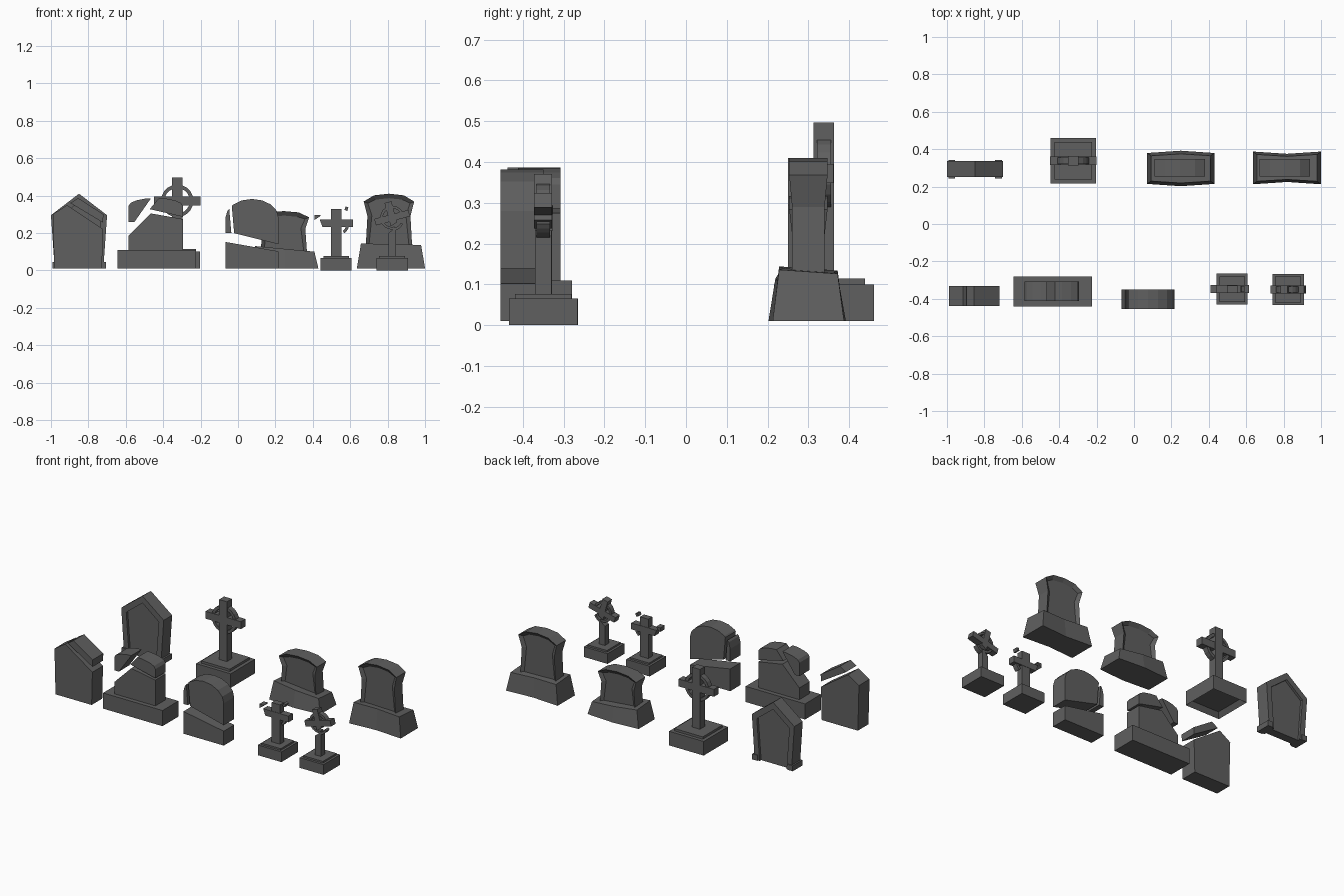
import bpy, bmesh, math
from mathutils import Matrix, Vector

cube = bpy.data.objects.get("Cube")
if cube:
    bpy.data.objects.remove(cube, do_unlink=True)

GREY = (0.115, 0.115, 0.115, 1)
stone = bpy.data.materials.new("dark_grey_stone")
stone.use_nodes = True
stone.diffuse_color = GREY
stone.node_tree.nodes["Principled BSDF"].inputs["Base Color"].default_value = GREY
FLOOR = 0.01


def finish(bm, name):
    bmesh.ops.recalc_face_normals(bm, faces=bm.faces)
    mesh = bpy.data.meshes.new(name)
    bm.to_mesh(mesh)
    bm.free()
    mesh.materials.append(stone)
    part = bpy.data.objects.new(name, mesh)
    bpy.context.collection.objects.link(part)
    return part


def loft(bm, lower, upper):
    """Close a solid between two matching loops and return its end caps."""
    first = [bm.verts.new(p) for p in lower]
    last = [bm.verts.new(p) for p in upper]
    for i in range(len(first)):
        bm.faces.new((first[i - 1], first[i], last[i], last[i - 1]))
    caps = [bm.faces.new(first), bm.faces.new(last)]
    bmesh.ops.recalc_face_normals(bm, faces=bm.faces)
    return caps


def slab(name, outline, x, y, depth, below=(), above=(), rim=0, waist=None, hollow=0):
    """Upright slab; each crack is (x, z, degrees) and keeps one side of it."""
    bm = bmesh.new()
    front, back = ([(x + u, y + side * depth / 2, z) for u, z in outline] for side in (-1, 1))
    caps = loft(bm, front, back)
    if rim:
        bmesh.ops.inset_individual(bm, faces=caps, thickness=rim, depth=-rim * 0.7)
    if hollow:
        underside = [f for f in bm.faces if f.normal.z < -0.9]
        bmesh.ops.inset_individual(bm, faces=underside, thickness=hollow, depth=-hollow)
    if waist:
        for v in bm.verts:
            if v.co.z < waist:
                v.co.y = y + (v.co.y - y) * 0.85
    for cracks, keep_below in ((below, True), (above, False)):
        for u, z, degrees in cracks:
            angle = math.radians(degrees)
            bmesh.ops.bisect_plane(
                bm, geom=bm.verts[:] + bm.edges[:] + bm.faces[:],
                plane_co=(x + u, y, z), plane_no=(-math.sin(angle), 0, math.cos(angle)),
                clear_outer=keep_below, clear_inner=not keep_below)
            rims = [e for e in bm.edges if e.is_boundary]
            bmesh.ops.holes_fill(bm, edges=rims, sides=0)
    return finish(bm, name)


def mirrored(half):
    return half + [(-u, z) for u, z in reversed(half) if u]


def block(width, bottom, top):
    return mirrored([(width / 2, bottom), (width / 2, top)])


def pointed(foot, width, shoulder, top):
    return mirrored([(foot / 2, FLOOR), (width / 2, shoulder), (0, top)])


def arched(width, bottom, shoulder, top, steps=4):
    half = [(width / 2, bottom)]
    for i in range(steps):
        turn = math.pi / 2 * i / steps
        half.append((width / 2 * math.cos(turn), shoulder + (top - shoulder) * math.sin(turn)))
    return mirrored(half + [(0, top)])


def ring_part(name, x, y, z, radius, start, end, depth, steps=5):
    turns = [math.radians(start + (end - start) * i / steps) for i in range(steps + 1)]
    outer = [(radius * math.cos(t), z + radius * math.sin(t)) for t in turns]
    inner = [(u * 0.78, z + (h - z) * 0.78) for u, h in reversed(outer)]
    return slab(name, outer + inner, x, y, depth)


def tilt(parts, x, z, degrees):
    pivot = Vector((x, 0, z))
    turn = Matrix.Rotation(math.radians(-degrees), 4, 'Y')
    for part in parts:
        part.data.transform(Matrix.Translation(pivot) @ turn @ Matrix.Translation(-pivot))


def pedestal(name, x, y, size, bottom, height, hollow=0):
    slab(name + "_base", block(size, bottom, bottom + height), x, y, size, hollow=hollow)
    top = bottom + height
    slab(name + "_step", block(size * 0.82, top, top + height / 6), x, y, size * 0.82)


def headstone(name, x, y, foot, top):
    half = [(0.125, 0), (0.115, 0.6), (0.135, 0.86), (0.08, 0.97), (0, 1)]
    outline = [(u, foot + h * (top - foot)) for u, h in mirrored(half)]
    slab(name, outline, x, y, 0.094, rim=0.024, waist=foot + 0.8 * (top - foot))


def plinth(name, x, y, width, depth, height, bulge, slope):
    """Rough block whose long sides bow and whose top leans sideways."""
    bm = bmesh.new()
    plan = [(side, -1) for side in (-1, 0, 1)] + [(side, 1) for side in (1, 0, -1)]
    bottom, top = [], []
    for u, v in plan:
        px, py = u * width / 2, v * depth / 2 * (1 if u else bulge)
        bottom.append((x + px, y + py, FLOOR))
        top.append((x + px * 0.88, y + py * 0.82, height - slope * u - FLOOR * v / 2))
    loft(bm, bottom, top)
    finish(bm, name)


# Pointed slab with a raised border on both faces
border = pointed(0.26, 0.3, 0.295, 0.41)
panel = pointed(0.19, 0.23, 0.275, 0.365)
side = len(border) // 2 + 1
ordered = border[:side] + border[side:]
slab("pointed_slab_border", ordered + panel[::-1], -0.85, 0.293, 0.085)
slab("pointed_slab_panel", panel, -0.85, 0.293, 0.054)
for label, offset in (("right", -0.125), ("left", 0.125)):
    slab(f"pointed_slab_{label}_foot", block(0.036, FLOOR, 0.045), -0.85 + offset, 0.293, 0.097)

# Tall ringed cross on a stepped base
x, y = -0.325, 0.338
pedestal("tall_cross", x, y, 0.245, FLOOR, 0.09, hollow=0.03)
slab("tall_cross_shaft", block(0.055, 0.11, 0.497), x, y, 0.05)
slab("tall_cross_arms", block(0.25, 0.348, 0.395), x, y, 0.046)
for i, label in enumerate(("upper_left", "upper_right", "lower_right", "lower_left")):
    ring_part(f"tall_cross_ring_{label}", x, y, 0.372, 0.087, i * 90, i * 90 + 90, 0.034)

# Two framed headstones on rough plinths
headstone("large_headstone", 0.807, 0.3, 0.11, 0.41)
plinth("large_headstone_base", 0.818, 0.3, 0.365, 0.175, 0.135, bulge=0.86, slope=0.004)
headstone("low_headstone", 0.245, 0.3, 0.08, 0.317)
plinth("low_headstone_base", 0.25, 0.297, 0.36, 0.165, 0.11, bulge=1.15, slope=0.015)

# Thick pointed stone with a split upper corner
x, y, depth = -0.855, -0.384, 0.107
split_outline = pointed(0.255, 0.27, 0.3, 0.387)
slab("split_stone_body", split_outline, x, y, depth, below=[(0, 0.31, -34)])
slab("split_stone_sliver", split_outline, x, y, depth, above=[(0, 0.335, -31)])

# Shattered arched stone on a wide base
x, y, depth = -0.44, -0.36, 0.104
slab("shattered_stone_base", block(0.42, FLOOR, 0.11), x + 0.005, y, 0.16)
shattered_outline = arched(0.29, 0.11, 0.345, 0.387)
slab("shattered_stone_body", shattered_outline, x, y, depth,
     below=[(-0.04, 0.29, 45), (0, 0.3, -10)])
slab("shattered_stone_crown", shattered_outline, x, y, depth,
     above=[(0, 0.32, -13)], below=[(-0.03, 0.33, 50)])
slab("shattered_stone_shard", shattered_outline, x, y, depth,
     above=[(-0.05, 0.35, 55), (0, 0.26, 0)])

# Round-topped stone broken across the middle
x, y, depth = 0.075, -0.402, 0.105
broken_outline = arched(0.285, FLOOR, 0.28, 0.382)
slab("broken_stone_stump", broken_outline, x, y, depth, below=[(0, 0.127, -10)])
slab("broken_stone_arch", broken_outline, x, y, depth,
     above=[(0, 0.175, -14)], below=[(-0.1, 0.25, 95)])
slab("broken_stone_shard", broken_outline, x, y, depth,
     above=[(-0.115, 0.25, 95), (0, 0.2, 0)])

# Small chipped cross with loose fragments
x, y = 0.525, -0.348
pedestal("chipped_cross", x, y, 0.166, 0, 0.065)
slab("chipped_cross_shaft", block(0.058, 0.07, 0.327), x, y, 0.04)
slab("chipped_cross_arms", block(0.18, 0.232, 0.272), x, y, 0.044, below=[(-0.08, 0.25, 110)])
ring_part("chipped_cross_ring", x, y, 0.252, 0.07, -50, 0, 0.032)
shard = slab("chipped_cross_shard", block(0.03, 0.265, 0.295), x - 0.1, y, 0.044,
             above=[(0, 0.28, 35)])
chip = slab("chipped_cross_chip", block(0.016, 0.32, 0.34), x + 0.055, y, 0.032)
tilt([chip], x + 0.055, 0.33, -20)

# Small ringed cross with a tilted, broken head
x, y = 0.824, -0.35
pedestal("small_cross", x, y, 0.168, 0, 0.065)
slab("small_cross_shaft", block(0.04, 0.07, 0.25), x, y, 0.04, below=[(0, 0.215, 40)])
head = [
    slab("small_cross_head", block(0.038, 0.24, 0.368), x, y, 0.044, above=[(0, 0.245, 20)]),
    slab("small_cross_arms", block(0.188, 0.264, 0.3), x, y, 0.044),
]
for i, label in enumerate(("upper_left", "upper_right", "lower_right")):
    head.append(ring_part(f"small_cross_ring_{label}", x, y, 0.282, 0.064, i * 90, i * 90 + 90, 0.032))
tilt(head, x, 0.282, 15)
ring_part("small_cross_ring_stub", x, y, 0.275, 0.064, 275, 335, 0.032)
